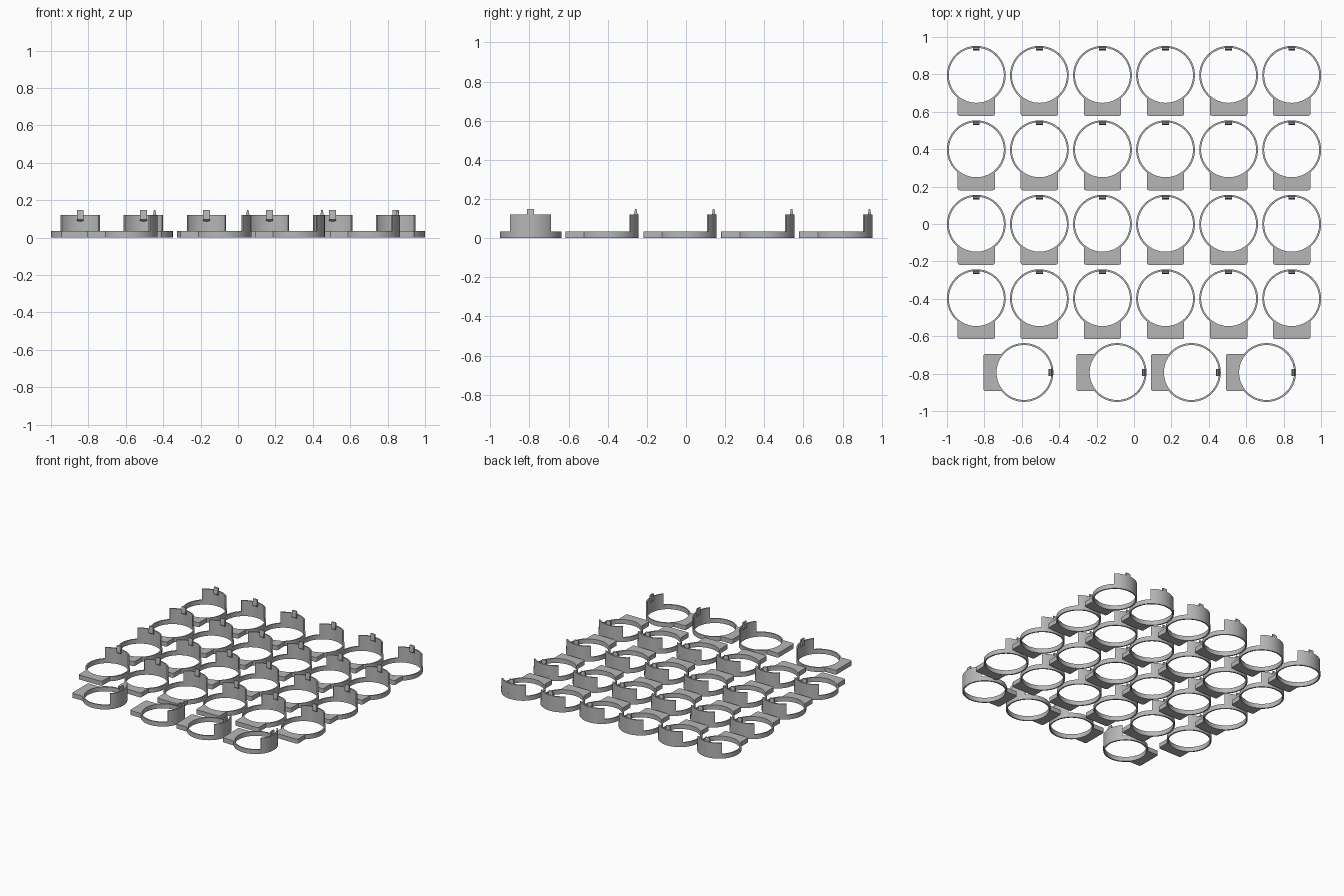
import bpy, bmesh, math

if "Cube" in bpy.data.objects:
    bpy.data.objects.remove(bpy.data.objects["Cube"])

R_OUT, R_IN = 0.157, 0.147          # ring radii
BASE_H, WALL_H = 0.035, 0.12        # ring and raised wall heights
TAB_W, TAB_Y, TAB_R = 0.10, 0.217, 0.012   # tab half width, reach, corner radius

grey = bpy.data.materials.new("grey_plastic")
grey.diffuse_color = (0.47, 0.47, 0.47, 1)
grey.use_nodes = True
grey.node_tree.nodes["Principled BSDF"].inputs["Base Color"].default_value = grey.diffuse_color


def polar(r, a):
    return (r * math.cos(a), r * math.sin(a))


def band(bm, inner, outer, z0, z1, closed):
    """Solid strip between two matching 2D outlines."""
    rows = [[bm.verts.new((x, y, z)) for x, y in line]
            for line, z in ((inner, z0), (outer, z0), (outer, z1), (inner, z1))]
    n = len(inner)
    for i in range(n if closed else n - 1):
        j = (i + 1) % n
        for k in range(4):
            a, b = rows[k], rows[(k + 1) % 4]
            bm.faces.new((a[i], a[j], b[j], b[i]))
    if not closed:
        bm.faces.new([r[0] for r in rows])
        bm.faces.new([r[-1] for r in rows])


def finish(bm, name):
    bmesh.ops.recalc_face_normals(bm, faces=bm.faces)
    mesh = bpy.data.meshes.new(name)
    bm.to_mesh(mesh)
    bm.free()
    mesh.materials.append(grey)
    mesh.shade_smooth()
    mesh.set_sharp_from_angle(angle=math.radians(30))
    return mesh


# Ring outline: round arc, then a rectangular tab with rounded corners
join = math.asin(TAB_W / R_OUT)
start, end = -math.pi / 2 + join, 3 * math.pi / 2 - join
outline = [polar(R_OUT, start + (end - start) * i / 72) for i in range(73)]
left = [(-TAB_W, -0.15), (-TAB_W, -0.18)]
for i in range(5):
    cx, cy = polar(TAB_R, math.pi + math.pi / 2 * i / 4)
    left.append((-TAB_W + TAB_R + cx, -TAB_Y + TAB_R + cy))
left += [(-0.065, -TAB_Y), (-0.04, -TAB_Y), (-0.02, -TAB_Y)]
outline += left + [(0, -TAB_Y)] + [(-x, y) for x, y in reversed(left)]
hole = [polar(R_IN, math.atan2(y, x)) for x, y in outline]
bm = bmesh.new()
band(bm, hole, outline, 0, BASE_H, True)
ring_mesh = finish(bm, "ring_with_tab")

# Raised curved wall opposite the tab
half = math.radians(42)
angles = [math.pi / 2 - half + 2 * half * i / 18 for i in range(19)]
bm = bmesh.new()
band(bm, [polar(R_IN, a) for a in angles], [polar(R_OUT, a) for a in angles],
     BASE_H, WALL_H, False)
wall_mesh = finish(bm, "raised_wall")

# Small hook on the inside of the wall, wedge shaped in profile
profile = [(0.150, 0.085), (0.132, 0.097), (0.132, 0.108),
           (0.138, 0.148), (0.146, 0.148), (0.152, 0.118)]
bm = bmesh.new()
sides = [[bm.verts.new((x, y, z)) for y, z in profile] for x in (-0.018, 0.018)]
for s in sides:
    bm.faces.new(s)
for i in range(len(profile)):
    j = (i + 1) % len(profile)
    bm.faces.new((sides[0][i], sides[0][j], sides[1][j], sides[1][i]))
hook_mesh = finish(bm, "hook")

# Grid of holders, plus a front row turned sideways
spots = [(-0.843 + 0.3372 * c, 0.795 - 0.398 * r, 0) for r in range(4) for c in range(6)]
spots += [(x, -0.794, -math.pi / 2) for x in (-0.588, -0.09, 0.307, 0.709)]
for x, y, turn in spots:
    for mesh in (ring_mesh, wall_mesh, hook_mesh):
        ob = bpy.data.objects.new(mesh.name, mesh)
        ob.location = (x, y, 0)
        ob.rotation_euler.z = turn
        bpy.context.collection.objects.link(ob)
